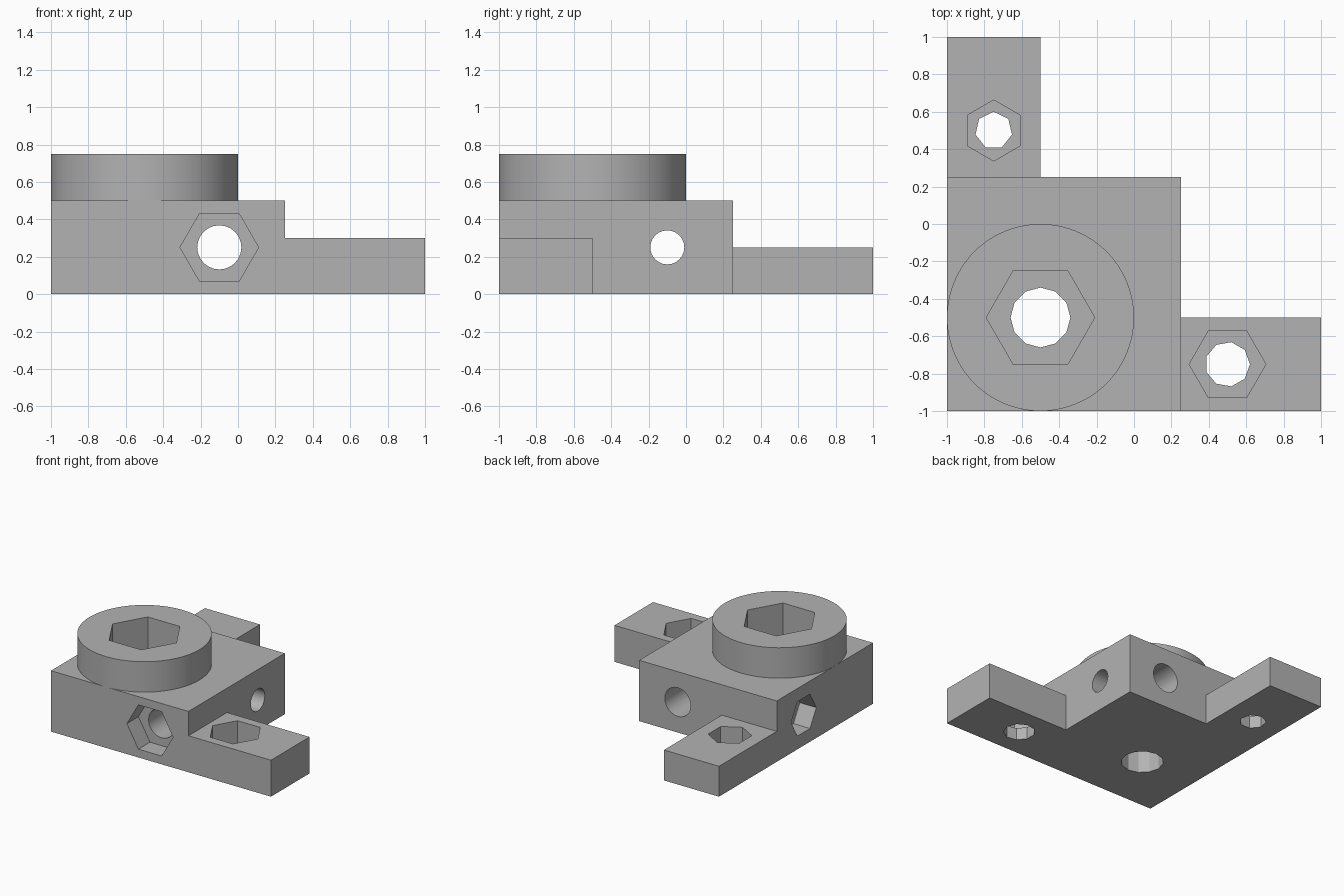
import bpy, bmesh
from math import radians, cos, sin, tau
from mathutils import Vector

cube = bpy.data.objects.get("Cube")
if cube:
    bpy.data.objects.remove(cube, do_unlink=True)

grey = bpy.data.materials.new("plain_grey")
grey.use_nodes = True
COLOUR = (0.45, 0.45, 0.45, 1)
grey.diffuse_color = COLOUR
grey.node_tree.nodes["Principled BSDF"].inputs["Base Color"].default_value = COLOUR


def extrude(name, points, direction):
    """Closed solid from an outline swept along a direction."""
    bm = bmesh.new()
    face = bm.faces.new([bm.verts.new(p) for p in points])
    top = bmesh.ops.extrude_face_region(bm, geom=[face])["geom"]
    moved = [v for v in top if isinstance(v, bmesh.types.BMVert)]
    bmesh.ops.translate(bm, verts=moved, vec=direction)
    bmesh.ops.recalc_face_normals(bm, faces=bm.faces[:])
    mesh = bpy.data.meshes.new(name)
    bm.to_mesh(mesh)
    bm.free()
    mesh.materials.append(grey)
    obj = bpy.data.objects.new(name, mesh)
    bpy.context.collection.objects.link(obj)
    return obj


def block(name, x0, x1, y0, y1, height):
    outline = [(x0, y0, 0), (x1, y0, 0), (x1, y1, 0), (x0, y1, 0)]
    return extrude(name, outline, (0, 0, height))


def prism(name, start, direction, radius, sides, turn=0):
    """Regular prism from a start point; first corner on the x (or y) axis."""
    direction = Vector(direction)
    u = Vector((0, 1, 0)) if abs(direction.x) > 0 else Vector((1, 0, 0))
    w = direction.normalized().cross(u)
    angles = [radians(turn) + tau * i / sides for i in range(sides)]
    points = [Vector(start) + radius * (cos(a) * u + sin(a) * w) for a in angles]
    return extrude(name, points, direction)


def boolean(target, tool, operation):
    mod = target.modifiers.new(operation.title(), 'BOOLEAN')
    mod.operation, mod.object, mod.solver = operation, tool, 'EXACT'
    bpy.context.view_layer.objects.active = target
    bpy.ops.object.modifier_apply(modifier=mod.name)


# Stepped base: tall block with two low arms
base = block("base_block", -1, 0.25, -1, 0.25, 0.5)
for arm in (block("side_arm", 0.25, 1, -1, -0.5, 0.3),
            block("back_arm", -1, -0.5, 0.25, 1, 0.25)):
    boolean(base, arm, 'UNION')
    bpy.data.objects.remove(arm, do_unlink=True)

# Round boss on top
boss = prism("round_boss", (-0.5, -0.5, 0.5), (0, 0, 0.25), 0.5, 96)

# Bolt holes: mouth, inward axis, hex radius, hex depth, bore radius, sides, turn
UP, DOWN = 0.1, -1
bolts = [
    ((-0.5, -0.5, 0.75), (0, 0, DOWN), 0.29, 0.3, 0.16, 12, 0),
    ((0.5, -0.75, 0.3), (0, 0, DOWN), 0.205, 0.2, 0.12, 9, 0),
    ((-0.75, 0.5, 0.25), (0, 0, DOWN), 0.163, 0.15, 0.1, 7, 90),
    ((-0.1, -1, 0.25), (0, 1, 0), 0.21, 0.15, 0.118, 24, 0),
    ((-1, -0.1, 0.25), (1, 0, 0), 0.163, 0.15, 0.091, 24, 0),
]
for i, (mouth, axis, hex_r, depth, bore_r, sides, turn) in enumerate(bolts):
    axis = Vector(axis)
    start = Vector(mouth) - axis * UP
    # the cross-section is mirrored on downward axes, so the turn is too
    tilt = -turn if axis.z < 0 else turn
    pocket = prism("pocket_cutter", start, axis * (depth + UP), hex_r, 6, tilt)
    bore = prism("bore_cutter", start, axis * 1.6, bore_r, sides, tilt)
    for cutter in (pocket, bore):
        cutter.hide_render = True
        boolean(base, cutter, 'DIFFERENCE')
        if i == 0:
            boolean(boss, cutter, 'DIFFERENCE')
        bpy.data.objects.remove(cutter, do_unlink=True)

# Smooth the round walls, keep the facets crisp
for obj in (base, boss):
    bpy.ops.object.select_all(action='DESELECT')
    obj.select_set(True)
    bpy.context.view_layer.objects.active = obj
    bpy.ops.object.shade_smooth_by_angle(angle=radians(20))
